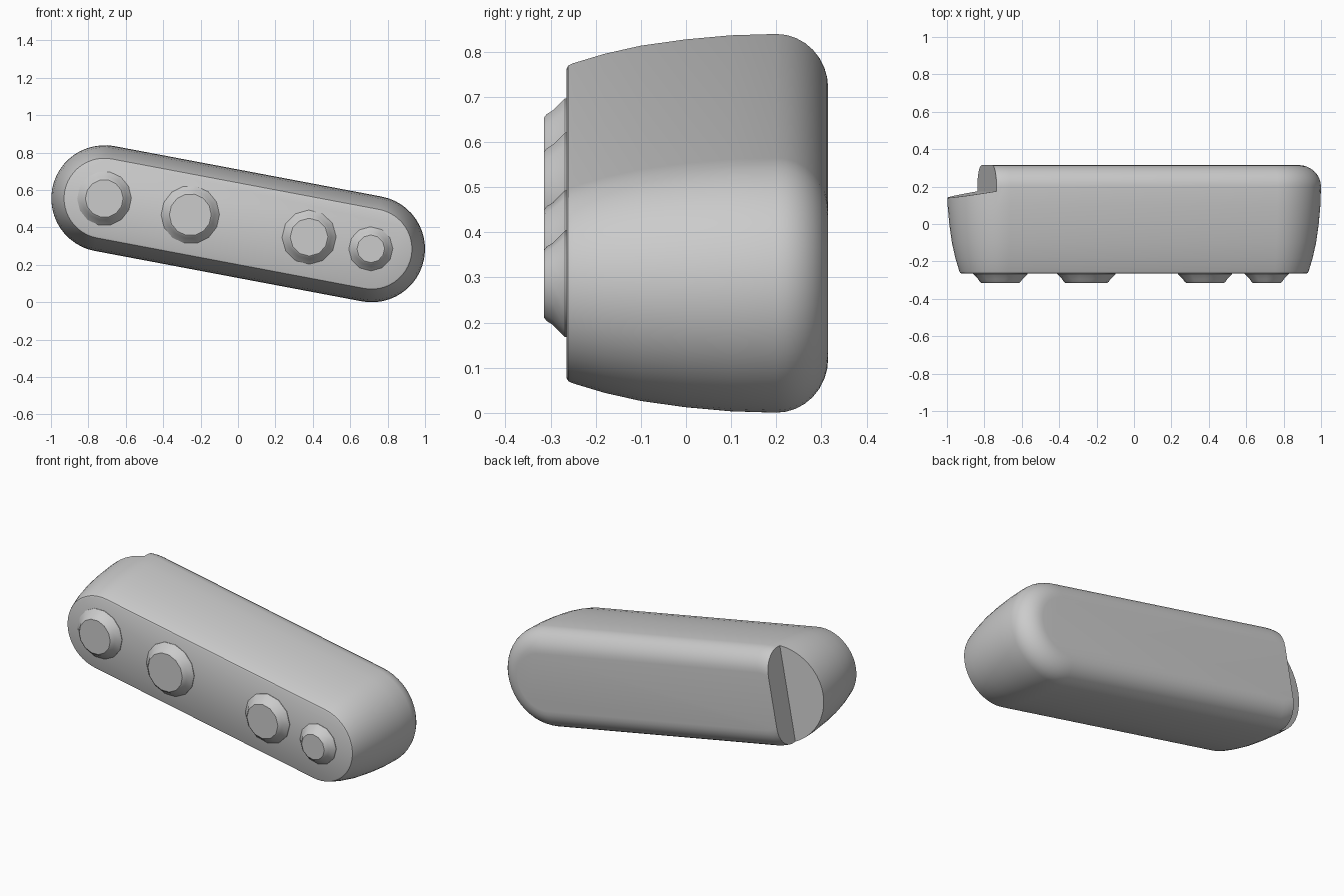
import bpy, bmesh, math

if "Cube" in bpy.data.objects:
    bpy.data.objects.remove(bpy.data.objects["Cube"])

# One flat grey for the whole model
grey = bpy.data.materials.new("plain grey")
grey.diffuse_color = (0.6, 0.6, 0.6, 1)
grey.use_nodes = True
grey.node_tree.nodes["Principled BSDF"].inputs["Base Color"].default_value = grey.diffuse_color

# Tilted long axis of the pill-shaped body (front plane x, z)
R = 0.285
DX, DZ, MID = 0.715, -0.135, 0.42
HALF = math.hypot(DX, DZ)
CA, SA = DX / HALF, DZ / HALF


def world(u, y, w):
    """Local along-axis u and across-axis w to world space."""
    return (u * CA - w * SA, y, MID + u * SA + w * CA)


def stadium(r, segs=24):
    pts = []
    for side, start in ((1, -math.pi / 2), (-1, math.pi / 2)):
        for i in range(segs + 1):
            a = start + math.pi * i / segs
            pts.append((side * HALF + r * math.cos(a), r * math.sin(a)))
    return pts


def circle(u, r, n):
    return [(u + r * math.cos(2 * math.pi * i / n + 0.2),
             r * math.sin(2 * math.pi * i / n + 0.2)) for i in range(n)]


def loft(name, sections):
    """Join (y, outline) sections into a closed solid."""
    bm = bmesh.new()
    rings = [[bm.verts.new(world(u, y, w)) for u, w in pts] for y, pts in sections]
    n = len(rings[0])
    for a, b in zip(rings, rings[1:]):
        for i in range(n):
            j = (i + 1) % n
            bm.faces.new((a[i], a[j], b[j], b[i]))
    bm.faces.new(rings[0])
    bm.faces.new(rings[-1])
    bmesh.ops.recalc_face_normals(bm, faces=bm.faces[:])
    me = bpy.data.meshes.new(name)
    bm.to_mesh(me)
    bm.free()
    me.materials.append(grey)
    ob = bpy.data.objects.new(name, me)
    bpy.context.collection.objects.link(ob)
    return ob


def activate(ob):
    bpy.ops.object.select_all(action='DESELECT')
    ob.select_set(True)
    bpy.context.view_layer.objects.active = ob


# Body: gently swelling sides, small front rim, large rounded back edge
profile = [(-0.265, 0.078), (-0.261, 0.070), (-0.25, 0.065), (-0.18, 0.044),
           (-0.1, 0.026), (0.0, 0.012), (0.1, 0.003), (0.2, 0.0)]
for k in range(1, 9):
    a = math.pi / 2 * k / 8
    profile.append((0.2 + 0.115 * math.sin(a), 0.12 * (1 - math.cos(a))))
body = loft("body", [(y, stadium(R - inset)) for y, inset in profile])

# Step cut across the back of the left end, with a sloping floor
bm = bmesh.new()
wedge = [(-0.80, 0.175), (-0.80, 0.6), (-1.3, 0.6), (-1.3, 0.092)]
lo, hi = [[bm.verts.new(world(u, y, w)) for u, y in wedge] for w in (-0.6, 0.6)]
for i in range(4):
    j = (i + 1) % 4
    bm.faces.new((lo[i], lo[j], hi[j], hi[i]))
bm.faces.new(lo)
bm.faces.new(hi)
bmesh.ops.recalc_face_normals(bm, faces=bm.faces[:])
me = bpy.data.meshes.new("step_cutter")
bm.to_mesh(me)
bm.free()
me.materials.append(grey)
cutter = bpy.data.objects.new("step_cutter", me)
bpy.context.collection.objects.link(cutter)
cutter.hide_render = True

mod = body.modifiers.new("step", 'BOOLEAN')
mod.operation = 'DIFFERENCE'
mod.solver = 'EXACT'
mod.object = cutter
activate(body)
bpy.ops.object.modifier_apply(modifier=mod.name)
bpy.data.objects.remove(cutter)
bpy.ops.object.shade_smooth_by_angle(angle=math.radians(35))

# Four chamfered round buttons on the front
for k, (x, r, n) in enumerate([(-0.715, 0.145, 14), (-0.255, 0.156, 14),
                               (0.38, 0.145, 12), (0.71, 0.118, 12)]):
    u = x / CA
    steps = [(-0.25, 0), (-0.268, 0), (-0.295, 0.027), (-0.309, 0.036), (-0.315, 0.044)]
    button = loft("button_%d" % (k + 1), [(y, circle(u, r - d, n)) for y, d in steps])
    activate(button)
    bpy.ops.object.shade_smooth_by_angle(angle=math.radians(35))
